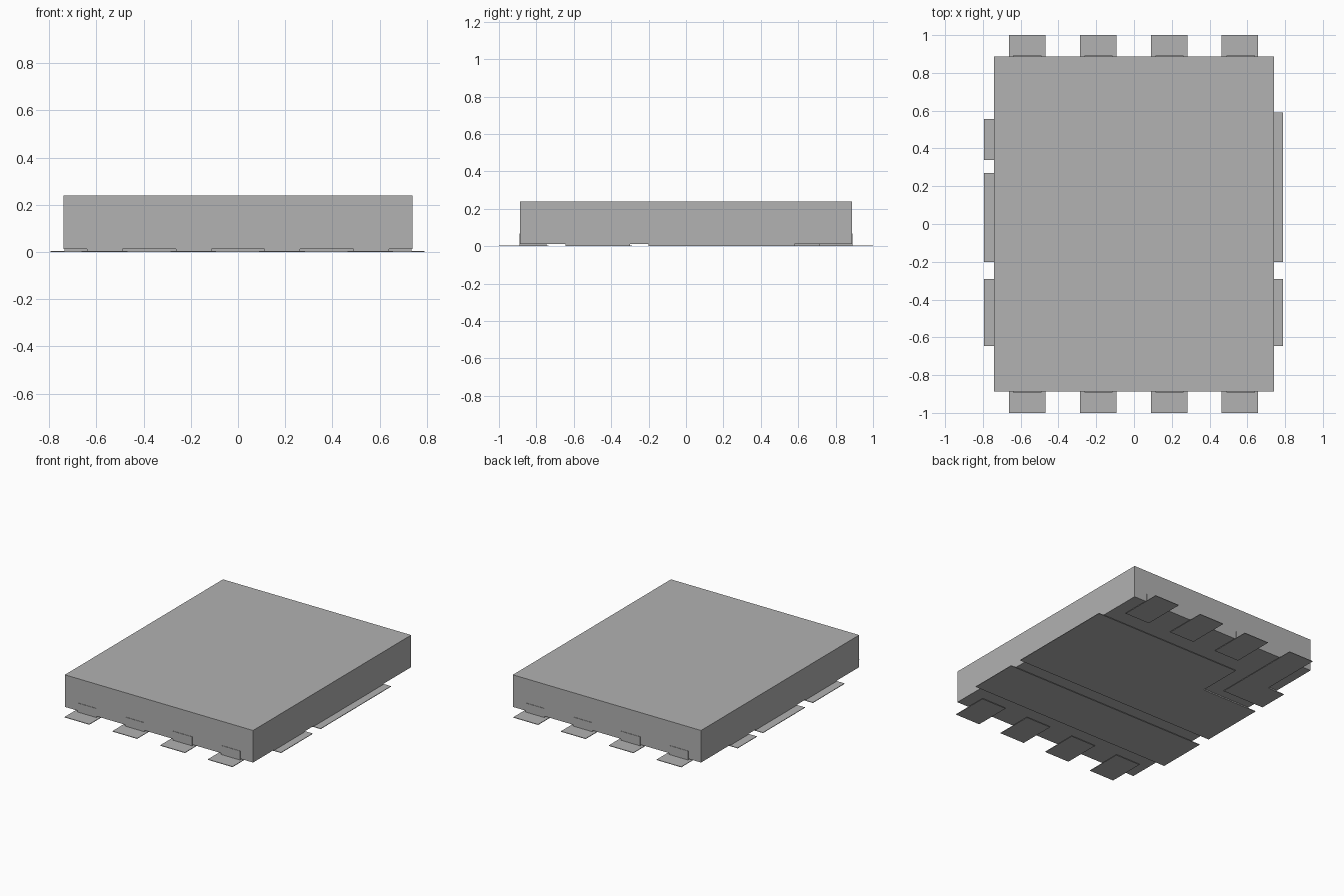
import bpy
import bmesh

if "Cube" in bpy.data.objects:
    bpy.data.objects.remove(bpy.data.objects["Cube"], do_unlink=True)

# One neutral grey for every part
GREY = (0.445, 0.445, 0.445, 1.0)
grey = bpy.data.materials.new("neutral_grey")
grey.use_nodes = True
grey.diffuse_color = GREY
grey.node_tree.nodes["Principled BSDF"].inputs["Base Color"].default_value = GREY

LAND_TOP = 0.004      # thickness of the flat lands on the ground
BODY_BOTTOM = 0.012
BODY_TOP = 0.24
BODY_X, BODY_Y = 0.74, 0.888


def prism(name, outline, z0, z1):
    """Extrude a flat xy outline (counter-clockwise) from z0 to z1."""
    bm = bmesh.new()
    face = bm.faces.new([bm.verts.new((x, y, z0)) for x, y in outline])
    top = bmesh.ops.extrude_face_region(bm, geom=[face])["geom"]
    verts = [g for g in top if isinstance(g, bmesh.types.BMVert)]
    bmesh.ops.translate(bm, verts=verts, vec=(0, 0, z1 - z0))
    bmesh.ops.recalc_face_normals(bm, faces=bm.faces)
    mesh = bpy.data.meshes.new(name)
    bm.to_mesh(mesh)
    bm.free()
    mesh.materials.append(grey)
    obj = bpy.data.objects.new(name, mesh)
    bpy.context.collection.objects.link(obj)
    return obj


def rect(x0, x1, y0, y1):
    return [(x0, y0), (x1, y0), (x1, y1), (x0, y1)]


def block(name, x0, x1, y0, y1, z0, z1):
    return prism(name, rect(x0, x1, y0, y1), z0, z1)


# Package body
block("body", -BODY_X, BODY_X, -BODY_Y, BODY_Y, BODY_BOTTOM, BODY_TOP)

# Large stepped land and the metal pad above it
prism("stepped_land", [(-0.795, -0.20), (0.79, -0.20), (0.79, 0.59),
                       (-0.36, 0.59), (-0.36, 0.27), (-0.795, 0.27)], 0, LAND_TOP)
prism("stepped_pad", [(-0.735, -0.20), (0.735, -0.20), (0.735, 0.58),
                      (-0.355, 0.58), (-0.355, 0.265), (-0.735, 0.265)],
      LAND_TOP, BODY_BOTTOM)

# Long bar land and its pad
block("bar_land", -0.795, 0.79, -0.645, -0.29, 0, LAND_TOP)
block("bar_pad", -0.735, 0.735, -0.645, -0.30, LAND_TOP, BODY_BOTTOM)

# Four lead lands and exposed terminals along the front and back
LAND_X = [-0.566, -0.19, 0.186, 0.56]
TERMINAL_X = [-0.565, -0.188, 0.188, 0.565]
for i, (lx, tx) in enumerate(zip(LAND_X, TERMINAL_X), 1):
    block(f"front_land_{i}", lx - 0.097, lx + 0.097, -1.0, -0.735, 0, LAND_TOP)
    block(f"front_terminal_{i}", tx - 0.075, tx + 0.075,
          -BODY_Y - 0.003, -0.745, LAND_TOP, 0.068)
    block(f"back_terminal_{i}", tx - 0.075, tx + 0.075,
          0.71, BODY_Y + 0.003, LAND_TOP, 0.068)
    if i > 1:
        block(f"back_land_{i}", lx - 0.097, lx + 0.097, 0.70, 1.0, 0, LAND_TOP)

# Corner land that joins the back lead to the side
prism("corner_land", [(-0.795, 0.34), (-0.469, 0.34), (-0.469, 1.0),
                      (-0.663, 1.0), (-0.663, 0.555), (-0.795, 0.555)], 0, LAND_TOP)
prism("corner_pad", [(-0.735, 0.345), (-0.49, 0.345), (-0.49, 0.71),
                     (-0.64, 0.71), (-0.64, 0.55), (-0.735, 0.55)],
      LAND_TOP, BODY_BOTTOM)
